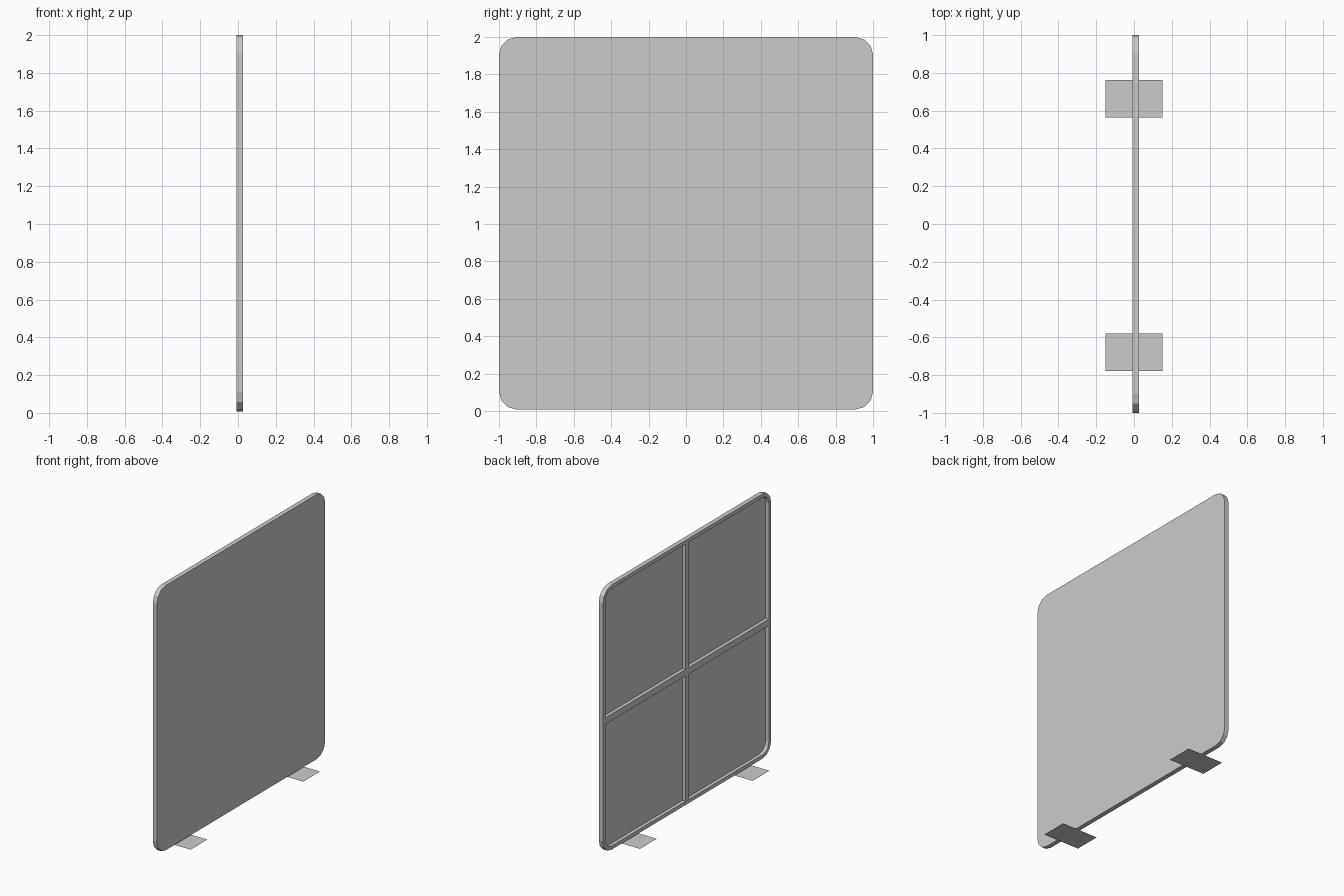
import bpy, bmesh
from math import pi, cos, sin

if "Cube" in bpy.data.objects:
    bpy.data.objects.remove(bpy.data.objects["Cube"])

X_BACK, X_FLOOR, X_FACE = -0.009, 0.017, 0.026
Z_LOW, Z_TOP = 0.008, 2.0
Z_MID = (Z_LOW + Z_TOP) / 2
RIM = 0.028
RADIUS = 0.1


def rounded_loop(bm, x, inset):
    """Ring of verts: rounded rectangle in the YZ plane, 3 segments per corner."""
    r = RADIUS - inset
    cy, cz = 1.0 - RADIUS, (Z_TOP - Z_LOW) / 2 - RADIUS
    ring = []
    for q, (sy, sz) in enumerate([(1, 1), (-1, 1), (-1, -1), (1, -1)]):
        for k in range(4):
            a = q * pi / 2 + k * pi / 6
            ring.append(bm.verts.new((x, sy * cy + r * cos(a),
                                      Z_MID + sz * cz + r * sin(a))))
    return ring


def finish(bm, name):
    bmesh.ops.recalc_face_normals(bm, faces=bm.faces[:])
    mesh = bpy.data.meshes.new(name)
    bm.to_mesh(mesh)
    bm.free()
    obj = bpy.data.objects.new(name, mesh)
    bpy.context.collection.objects.link(obj)
    return obj


def box(name, lo, hi):
    bm = bmesh.new()
    bmesh.ops.create_cube(bm, size=1)
    for v in bm.verts:
        v.co = [lo[i] if v.co[i] < 0 else hi[i] for i in range(3)]
    return finish(bm, name)


# Board with a raised rim around the recessed back
bm = bmesh.new()
rings = [rounded_loop(bm, X_FACE, 0), rounded_loop(bm, X_BACK, 0),
         rounded_loop(bm, X_BACK, RIM), rounded_loop(bm, X_FLOOR, RIM)]
for a, b in zip(rings, rings[1:]):
    for i in range(len(a)):
        j = (i + 1) % len(a)
        bm.faces.new((a[i], a[j], b[j], b[i]))
bm.faces.new(rings[0])
bm.faces.new(rings[-1])
finish(bm, "board")

# Cross braces on the back
half_v, half_h = 0.017, 0.025
box("horizontal_brace", (X_BACK, -1 + RIM, Z_MID - half_h),
    (X_FLOOR, 1 - RIM, Z_MID + half_h))
box("lower_brace", (X_BACK, -half_v, Z_LOW + RIM),
    (X_FLOOR, half_v, Z_MID - half_h))
box("upper_brace", (X_BACK, -half_v, Z_MID + half_h),
    (X_FLOOR, half_v, Z_TOP - RIM))

# Flat plate feet, paper thin
for name, y in (("front_foot", -0.678), ("rear_foot", 0.662)):
    bm = bmesh.new()
    corners = [(-0.15, -0.1), (0.15, -0.1), (0.15, 0.1), (-0.15, 0.1)]
    bm.faces.new([bm.verts.new((px, y + py, 0)) for px, py in corners])
    finish(bm, name)
